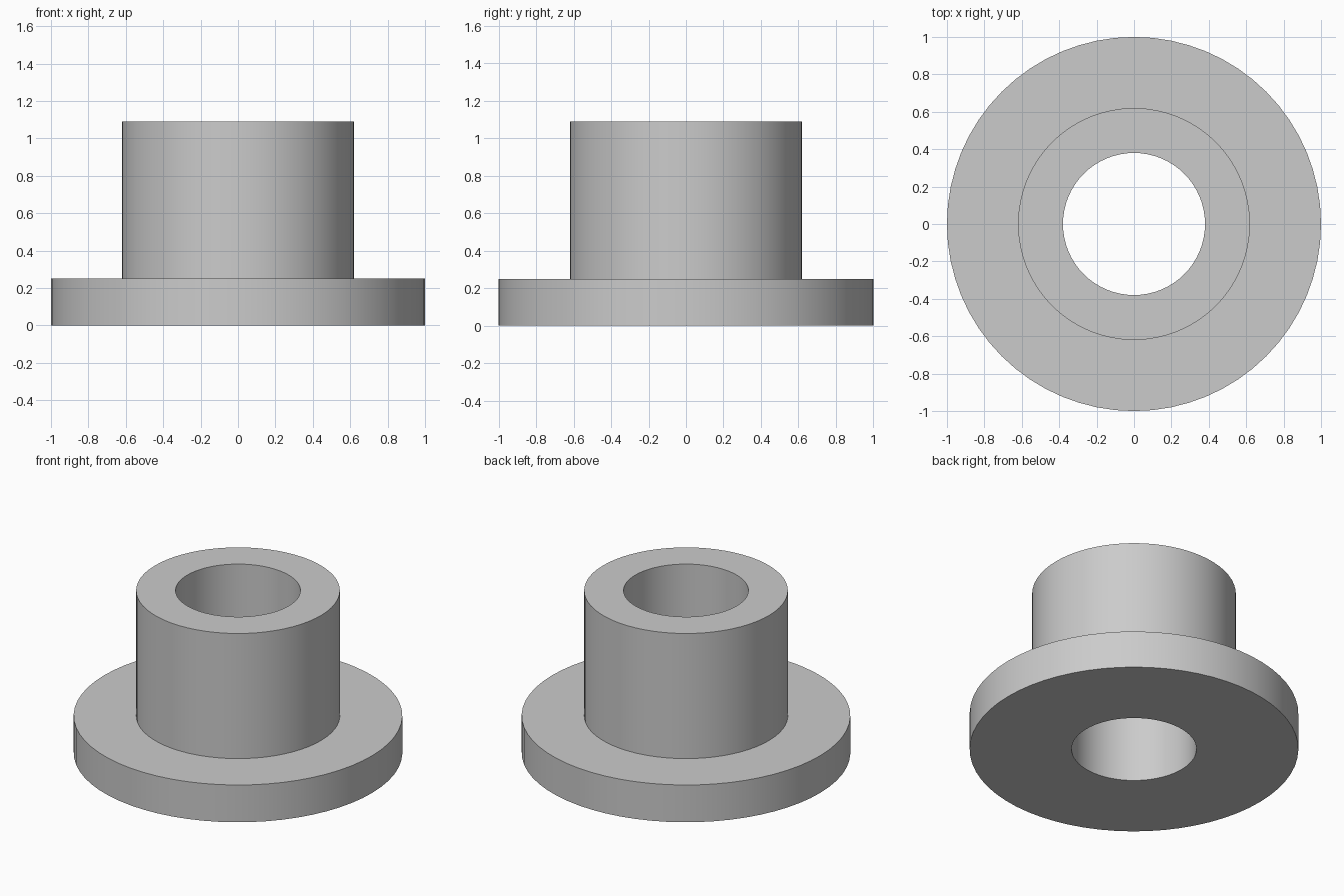
import bpy, bmesh, math
from mathutils import Vector

if "Cube" in bpy.data.objects:
    bpy.data.objects.remove(bpy.data.objects["Cube"])

# Plain grey metal
grey = bpy.data.materials.new("grey_metal")
grey.diffuse_color = (0.6, 0.6, 0.6, 1)
grey.use_nodes = True
grey.node_tree.nodes["Principled BSDF"].inputs["Base Color"].default_value = grey.diffuse_color

SEGMENTS = 64
# Closed cross-section (radius, height): bore, flange, sleeve
PROFILE = [(0.38, 0), (1.0, 0), (1.0, 0.25), (0.62, 0.25), (0.62, 1.09), (0.38, 1.09)]

# Flanged bushing: the cross-section turned around z
bm = bmesh.new()
rings = []
for r, z in PROFILE:
    angles = [2 * math.pi * i / SEGMENTS for i in range(SEGMENTS)]
    rings.append([bm.verts.new(Vector((r * math.cos(a), r * math.sin(a), z))) for a in angles])
for k, lower in enumerate(rings):
    upper = rings[(k + 1) % len(rings)]
    for i in range(SEGMENTS):
        j = (i + 1) % SEGMENTS
        bm.faces.new((lower[i], lower[j], upper[j], upper[i]))
bmesh.ops.recalc_face_normals(bm, faces=bm.faces)

mesh = bpy.data.meshes.new("flanged_bushing")
bm.to_mesh(mesh)
bm.free()
mesh.materials.append(grey)
bushing = bpy.data.objects.new("flanged_bushing", mesh)
bpy.context.collection.objects.link(bushing)

# Smooth round walls, sharp rims
bpy.context.view_layer.objects.active = bushing
bushing.select_set(True)
bpy.ops.object.shade_smooth_by_angle(angle=math.radians(30))
